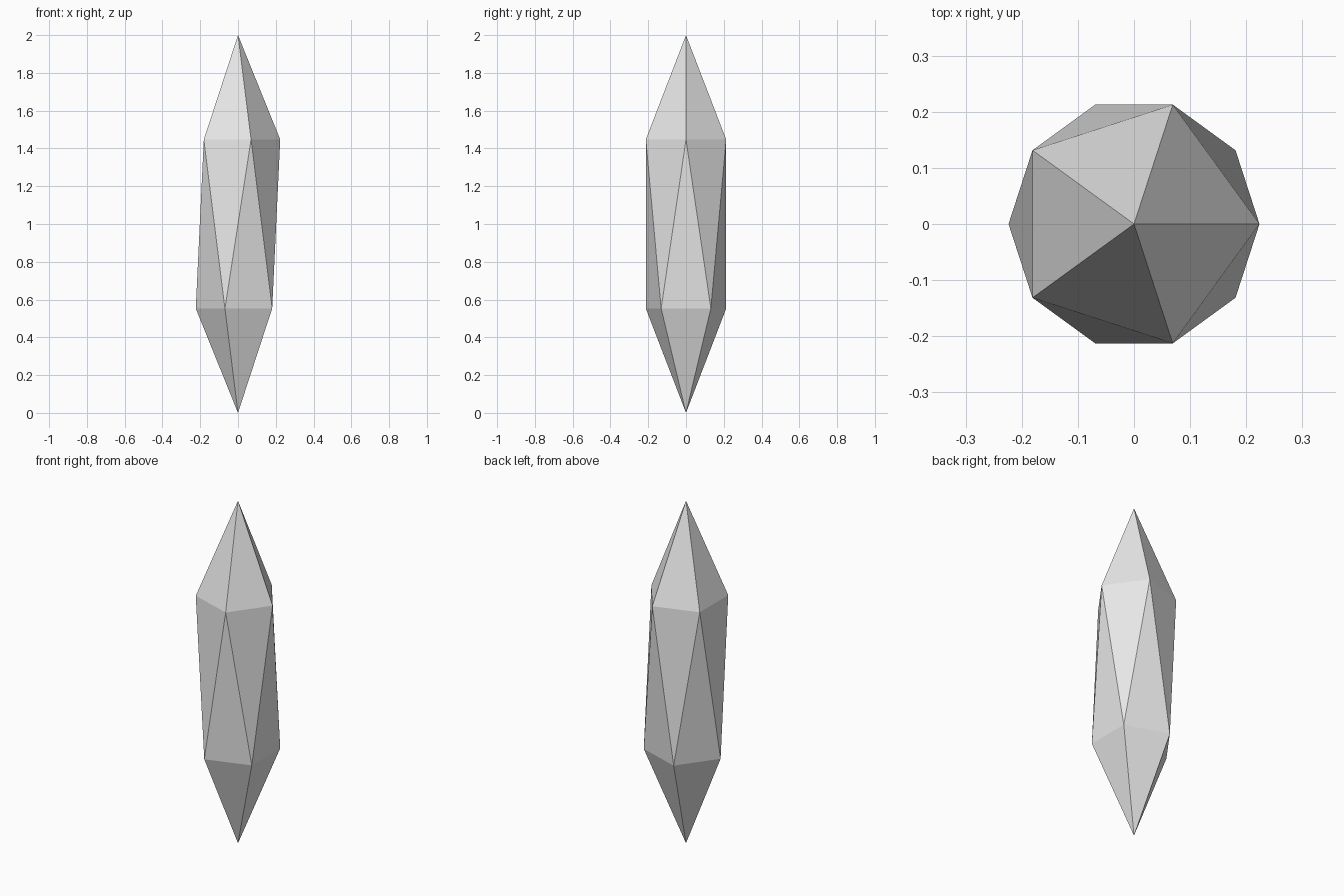
import bpy

# Remove the default object
cube = bpy.data.objects.get("Cube")
if cube:
    bpy.data.objects.remove(cube, do_unlink=True)


def make_material(name, colour):
    mat = bpy.data.materials.new(name)
    mat.use_nodes = True
    mat.diffuse_color = colour
    mat.node_tree.nodes["Principled BSDF"].inputs["Base Color"].default_value = colour
    return mat


# Crystal shard: a twenty-sided sphere squeezed to a quarter of its width
bpy.ops.mesh.primitive_ico_sphere_add(subdivisions=1, radius=1, location=(0, 0, 1))
crystal = bpy.context.object
crystal.name = "crystal"
crystal.scale = (0.25, 0.25, 1)
bpy.ops.object.transform_apply(location=False, rotation=False, scale=True)
bpy.ops.object.shade_flat()
crystal.data.materials.append(make_material("pale grey", (0.8, 0.8, 0.8, 1)))
